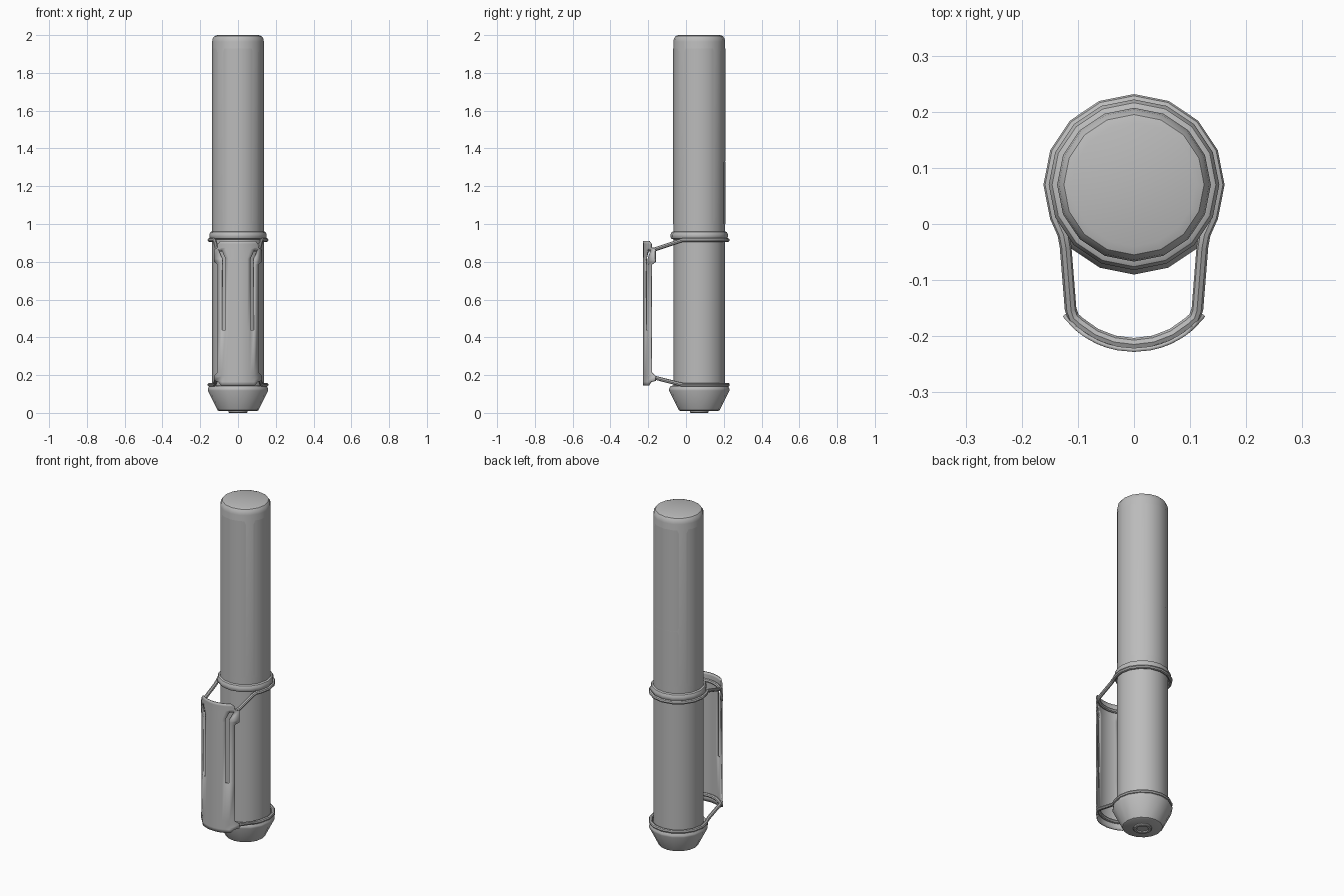
import bpy, bmesh, math
from math import sin, cos, radians, pi

cube = bpy.data.objects.get("Cube")
if cube:
    bpy.data.objects.remove(cube, do_unlink=True)

AXIS_Y, SIDES, R = 0.07, 16, 0.137

grey = bpy.data.materials.new("plain grey")
grey.use_nodes = True
colour = (0.5, 0.5, 0.5, 1)
grey.diffuse_color = colour
bsdf = next(n for n in grey.node_tree.nodes if n.type == 'BSDF_PRINCIPLED')
bsdf.inputs["Base Color"].default_value = colour


def finish(obj):
    obj.data.materials.append(grey)
    bpy.ops.object.select_all(action='DESELECT')
    obj.select_set(True)
    bpy.context.view_layer.objects.active = obj
    bpy.ops.object.shade_smooth_by_angle(angle=radians(32))
    return obj


def mesh_object(name, bm):
    bmesh.ops.recalc_face_normals(bm, faces=bm.faces)
    me = bpy.data.meshes.new(name)
    bm.to_mesh(me)
    bm.free()
    obj = bpy.data.objects.new(name, me)
    bpy.context.collection.objects.link(obj)
    return finish(obj)


def lathe(name, profile):
    """Turn (radius, z) points around the tube axis and cap open ends."""
    bm = bmesh.new()
    rings = []
    for r, z in profile:
        rings.append([bm.verts.new((r * cos(2 * pi * i / SIDES),
                                    AXIS_Y + r * sin(2 * pi * i / SIDES), z))
                      for i in range(SIDES)])
    for a, b in zip(rings, rings[1:]):
        for i in range(SIDES):
            j = (i + 1) % SIDES
            bm.faces.new((a[i], a[j], b[j], b[i]))
    bm.faces.new(rings[0])
    bm.faces.new(rings[-1])
    return mesh_object(name, bm)


# Turned parts
lathe("tapered_base", [(0.1, 0.01), (0.108, 0.014), (0.16, 0.118), (0.16, 0.128),
                       (0.152, 0.142), (0.136, 0.146)])
lathe("base_plug", [(0.022, 0.006), (0.03, 0.006), (0.034, 0.0), (0.046, 0.0),
                    (0.05, 0.004), (0.05, 0.02)])
lathe("lower_tube", [(R, 0.135), (R, 0.93)])
lathe("collar", [(0.136, 0.918), (0.147, 0.922), (0.152, 0.932), (0.152, 0.945),
                 (0.146, 0.957), (0.136, 0.962)])
lathe("upper_tube", [(0.13, 0.95), (R, 0.96), (R, 1.965), (0.134, 1.982),
                     (0.125, 1.995), (0.11, 2.0)])


def panel(name, centre, z0, z1, half=36, lift=0.001):
    """Thin raised panel with clipped corners that follows the tube facets."""
    bm = bmesh.new()
    step = 360 / SIDES
    rows = []
    for a in (-half, -half + 4, -step, 0, step, half - 4, half):
        off = (a % step) - step / 2
        r = R * cos(radians(step / 2)) / cos(radians(off)) + lift
        inset = 0.02 if abs(a) == half else 0
        t = radians(centre + a)
        rows.append([bm.verts.new((r * cos(t), AXIS_Y + r * sin(t), z))
                     for z in (z0 + inset, z1 - inset)])
    for p, q in zip(rows, rows[1:]):
        bm.faces.new((p[0], q[0], q[1], p[1]))
    return mesh_object(name, bm)


# Tube panels
panel("front_panel", 270, 1.0, 1.93)
panel("left_panel", 0, 1.0, 1.93)
panel("right_panel", 180, 1.0, 1.93)
panel("back_upper_panel", 90, 1.33, 1.93, lift=0.0015)
panel("back_lower_panel", 90, 1.0, 1.328)

# Curved clip plate: rows of (z, half width, slot inner edge)
PLATE_Y, PLATE_R = -0.0685, 0.1595
rows = [(0.145, 0.09, 0.066), (0.165, 0.105, 0.066), (0.17, 0.127, 0.066),
        (0.195, 0.127, 0.066), (0.215, 0.109, 0.066), (0.44, 0.109, 0.066),
        (0.785, 0.109, 0.066), (0.8, 0.127, 0.066), (0.815, 0.127, 0.066),
        (0.865, 0.127, 0.088), (0.875, 0.109, 0.087), (0.895, 0.107, 0.08),
        (0.91, 0.093, 0.066)]
bm = bmesh.new()
grid = []
for z, w, s in rows:
    right = [0.03, s * 0.75, s, s + 0.019, w]
    xs = [-x for x in reversed(right)] + [0] + right
    grid.append([bm.verts.new((x, PLATE_Y - math.sqrt(PLATE_R ** 2 - x * x), z)) for x in xs])
for k, (a, b) in enumerate(zip(grid, grid[1:])):
    in_slot = rows[k][0] >= 0.44 and rows[k + 1][0] <= 0.865
    for i in range(len(a) - 1):
        if in_slot and i in (1, 8):
            continue
        bm.faces.new((a[i], a[i + 1], b[i + 1], b[i]))
plate = mesh_object("clip_plate", bm)
solid = plate.modifiers.new("thickness", 'SOLIDIFY')
solid.thickness = 0.007
solid.offset = -1


def rod(name, z_ring, z_front):
    """Closed wire loop around the tube, sloping out to the clip plate."""
    pts = []
    for i in range(-1, SIDES // 2 + 2):
        t = 2 * pi * i / SIDES
        pts.append((0.151 * cos(t), AXIS_Y + 0.151 * sin(t), z_ring))
    front = [(-0.126, -0.018), (-0.122, -0.04), (-0.113, -0.152), (-0.108, -0.166)]
    front += [(0.145 * sin(radians(a)), PLATE_Y - 0.145 * cos(radians(a)))
              for a in range(-42, 1, 14)]
    front += [(-x, y) for x, y in reversed(front[:-1])]
    for x, y in front:
        f = min(max((-0.018 - y) / 0.15, 0), 1)
        pts.append((x, y, z_ring + (z_front - z_ring) * f))
    cu = bpy.data.curves.new(name, 'CURVE')
    cu.dimensions = '3D'
    cu.bevel_depth = 0.0105
    cu.bevel_resolution = 2
    sp = cu.splines.new('POLY')
    sp.points.add(len(pts) - 1)
    for p, co in zip(sp.points, pts):
        p.co = (*co, 1)
    sp.use_cyclic_u = True
    tmp = bpy.data.objects.new(name, cu)
    bpy.context.collection.objects.link(tmp)
    me = bpy.data.meshes.new_from_object(tmp.evaluated_get(bpy.context.evaluated_depsgraph_get()))
    bpy.data.objects.remove(tmp, do_unlink=True)
    obj = bpy.data.objects.new(name, me)
    bpy.context.collection.objects.link(obj)
    me.materials.clear()
    return finish(obj)


# Wire loops that hold the plate
rod("upper_wire_loop", 0.915, 0.865)
rod("lower_wire_loop", 0.149, 0.187)
